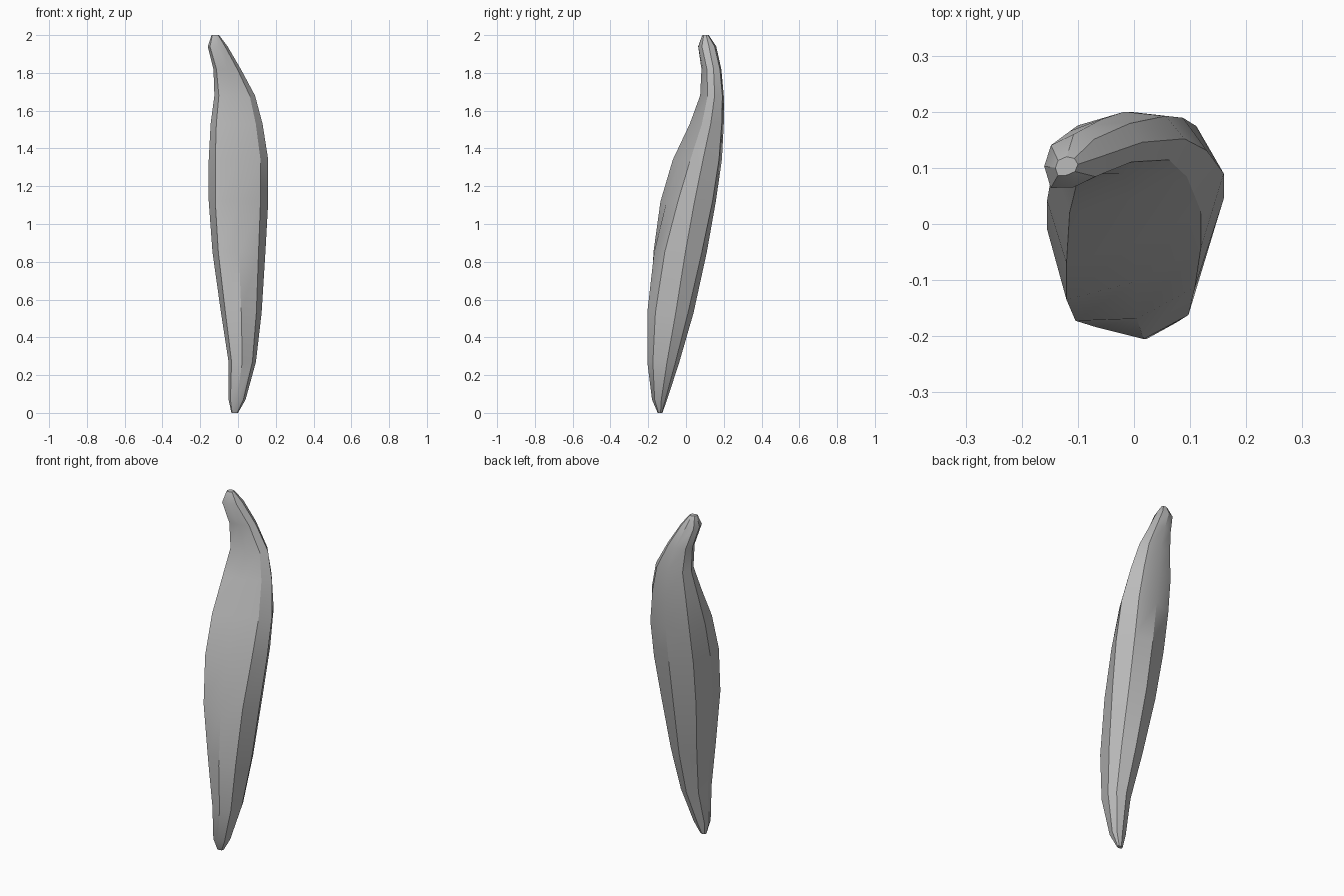
import bpy
import bmesh
import math

# Remove the default object
default_cube = bpy.data.objects.get("Cube")
if default_cube:
    bpy.data.objects.remove(default_cube, do_unlink=True)


def flat_material(name, colour):
    """One plain colour for viewport and render."""
    material = bpy.data.materials.new(name)
    material.use_nodes = True
    material.diffuse_color = colour
    shader = material.node_tree.nodes["Principled BSDF"]
    shader.inputs["Base Color"].default_value = colour
    return material


def section(front_slant):
    """Skewed eight-sided unit section, starting at the front ridge and turning
    through the right-hand edge, the back and the left-hand edge.
    The front panel turns sideways as front_slant grows."""
    turn = min(front_slant, 1)
    return [
        (0, -1 + 0.22 * front_slant),
        (0.74, -0.65 + 0.28 * front_slant),
        (1, 0.23),
        (0.69, 0.76 + 0.12 * turn),
        (0, 1),
        (-0.77, 0.61),
        (-1, -0.14),
        (-0.78, -0.83 - 0.17 * turn),
    ]


# Height, left and right edge, front and back edge, slant of the front panel
RINGS = [
    (0, -0.035, 0, -0.15, -0.125, 0),
    (0.07, -0.05, 0.04, -0.18, -0.1, 0),
    (0.27, -0.05, 0.095, -0.205, -0.035, 0),
    (0.53, -0.09, 0.125, -0.205, 0.04, 0),
    (0.85, -0.135, 0.145, -0.185, 0.11, 0.5),
    (1.12, -0.155, 0.16, -0.135, 0.158, 1),
    (1.34, -0.155, 0.16, -0.07, 0.19, 1.3),
    (1.53, -0.145, 0.13, 0.02, 0.2, 1.3),
    (1.68, -0.125, 0.09, 0.075, 0.2, 1),
    (1.82, -0.13, 0.015, 0.08, 0.187, 0.8),
    (1.94, -0.16, -0.055, 0.06, 0.16, 0.5),
    (2, -0.14, -0.1, 0.085, 0.12, 0.5),
]


def loft(name, rings, material):
    """Skin a stack of sections and close both ends."""
    bm = bmesh.new()
    loops = []
    for height, left, right, front, back, slant in rings:
        centre_x, half_x = (left + right) / 2, (right - left) / 2
        centre_y, half_y = (front + back) / 2, (back - front) / 2
        loops.append([
            bm.verts.new((centre_x + u * half_x, centre_y + v * half_y, height))
            for u, v in section(slant)
        ])
    for lower, upper in zip(loops, loops[1:]):
        count = len(lower)
        for i in range(count):
            j = (i + 1) % count
            bm.faces.new((lower[i], lower[j], upper[j], upper[i]))
    bm.faces.new(reversed(loops[0]))
    bm.faces.new(loops[-1])
    bmesh.ops.recalc_face_normals(bm, faces=bm.faces)

    mesh = bpy.data.meshes.new(name)
    bm.to_mesh(mesh)
    bm.free()
    mesh.materials.append(material)
    obj = bpy.data.objects.new(name, mesh)
    bpy.context.collection.objects.link(obj)
    return obj


# Curved pod with a narrow hooked neck
grey = flat_material("plain grey", (0.5, 0.5, 0.5, 1))
pod = loft("curved_pod", RINGS, grey)

# Smooth panels, crisp lengthwise ridges
bpy.ops.object.select_all(action="DESELECT")
pod.select_set(True)
bpy.context.view_layer.objects.active = pod
bpy.ops.object.shade_smooth_by_angle(angle=math.radians(30))
